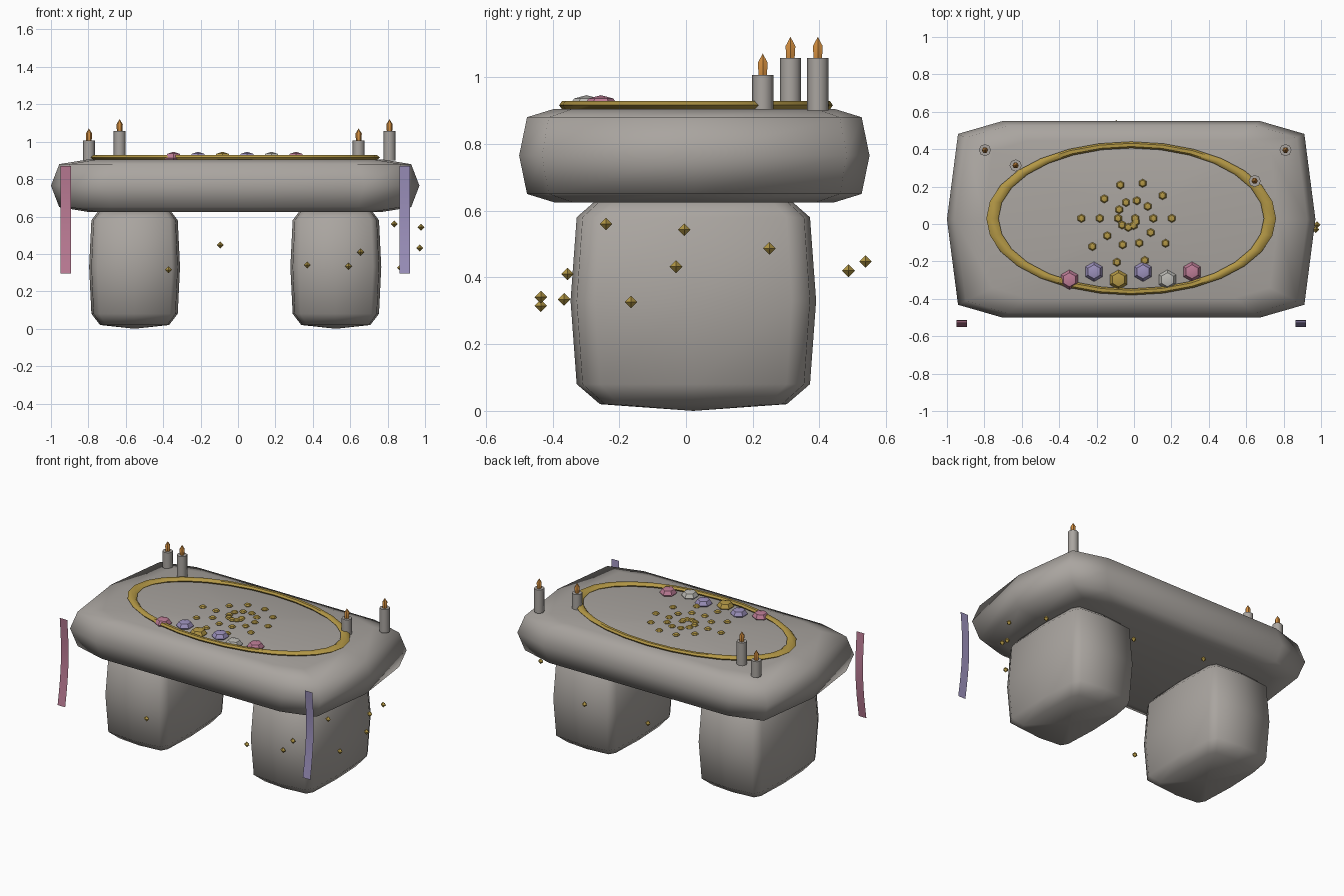
import bpy, bmesh, math
from mathutils import Matrix

cube = bpy.data.objects.get("Cube")
if cube:
    bpy.data.objects.remove(cube, do_unlink=True)


def material(name, r, g, b):
    m = bpy.data.materials.new(name)
    m.use_nodes = True
    m.diffuse_color = (r, g, b, 1)
    m.node_tree.nodes["Principled BSDF"].inputs["Base Color"].default_value = (r, g, b, 1)
    return m


STONE = material("warm grey stone", .40, .375, .35)
GOLD = material("gold", .45, .31, .06)
PINK = material("rose pink", .50, .20, .30)
LILAC = material("lilac", .33, .28, .50)
PALE = material("pale grey", .50, .49, .46)
FLAME = material("flame orange", .65, .27, .05)


def finish(bm, name, mat, angle=None):
    """Turn a bmesh into a named object, smooth below the given angle."""
    bmesh.ops.recalc_face_normals(bm, faces=bm.faces)
    mesh = bpy.data.meshes.new(name)
    bm.to_mesh(mesh)
    bm.free()
    mesh.materials.append(mat)
    ob = bpy.data.objects.new(name, mesh)
    bpy.context.collection.objects.link(ob)
    if angle:
        bpy.ops.object.select_all(action='DESELECT')
        ob.select_set(True)
        bpy.context.view_layer.objects.active = ob
        bpy.ops.object.shade_smooth_by_angle(angle=math.radians(angle))
    return ob


def loft(name, mat, centre, outline, levels, bottom, top, angle):
    """Stack scaled copies of an outline; close the ends with fans."""
    bm = bmesh.new()
    cx, cy = centre
    rings = [[bm.verts.new((cx + x * s, cy + y * s, z)) for x, y in outline]
             for z, s in levels]
    n = len(outline)
    for a, b in zip(rings, rings[1:]):
        for i in range(n):
            j = (i + 1) % n
            bm.faces.new((a[i], a[j], b[j], b[i]))
    for ring, z in ((rings[0], bottom), (rings[-1], top)):
        tip = bm.verts.new((cx, cy, z))
        for i in range(n):
            bm.faces.new((ring[i], ring[(i + 1) % n], tip))
    return finish(bm, name, mat, angle)


def worn_block(hx, hy, corner):
    """Bevelled rectangle outline from its quarter's corner points."""
    quarter = [(1, 0)] + corner + [(0, 1)]
    half = quarter + [(-x, y) for x, y in quarter[-2::-1]]
    full = half + [(x, -y) for x, y in half[-2:0:-1]]
    return [(x * hx, y * hy) for x, y in full]


def circle(r, n):
    return [(r * math.cos(math.tau * i / n), r * math.sin(math.tau * i / n)) for i in range(n)]


# Stone table top and its two block legs
loft("table_top", STONE, (-.015, .025),
     worn_block(.985, .525, [(.94, .87), (.70, 1)]),
     [(.625, .80), (.65, .955), (.765, 1), (.88, .955), (.905, .80)], .625, .905, 75)
for side, x in (("right", -.553), ("left", .523)):
    loft(side + "_leg", STONE, (x, .022),
         worn_block(.243, .368, [(.95, .80), (.82, .95)]),
         [(.02, .76), (.08, .95), (.33, 1), (.58, .95), (.635, .78)], 0, .64, 75)

# Gold oval rim: an ellipse swept with a flattened hexagon
bm = bmesh.new()
N, M = 28, 6
rim = [[bm.verts.new((-.015 + .742 * x * (1 + u), .03 + .393 * y * (1 + u), .916 + .32 * v))
        for u, v in circle(.044, M)] for x, y in circle(1, N)]
for i in range(N):
    a, b = rim[i], rim[(i + 1) % N]
    for j in range(M):
        k = (j + 1) % M
        bm.faces.new((a[j], a[k], b[k], b[j]))
finish(bm, "oval_rim", GOLD, 50)


def pebble(bm, x, y, z, r, h):
    """Low six-sided squashed sphere."""
    place = Matrix.Translation((x, y, z)) @ Matrix.Diagonal((r, r, h, 1))
    bmesh.ops.create_uvsphere(bm, u_segments=6, v_segments=4, radius=1, matrix=place)


# Spiral of small gold studs on the table top
bm = bmesh.new()
for i in range(26):
    r, a = .021 + .0098 * i, -math.radians(36) * i
    pebble(bm, -.015 + r * math.cos(a), .03 + r * math.sin(a), .909, .023, .012)
finish(bm, "spiral_studs", GOLD, 30)

# Row of gems along the front of the rim
for i, mat in enumerate((PINK, LILAC, GOLD, LILAC, PALE, PINK)):
    bm = bmesh.new()
    pebble(bm, -.345 + .131 * i, -.255 if i % 2 else -.298, .912, .053, .034)
    finish(bm, f"gem_{i + 1}", mat, 30)

# Candles with flames
for i, (x, y, top) in enumerate(((-.797, .395, 1.007), (-.633, .313, 1.057),
                                 (.645, .23, 1.007), (.81, .395, 1.057))):
    loft(f"candle_{i + 1}", STONE, (x, y), circle(.032, 8),
         [(.90, 1), (top, 1)], .90, top, 50)
    loft(f"flame_{i + 1}", FLAME, (x, y), circle(.017, 6),
         [(top, .85), (top + .036, 1)], top, top + .064, 40)

# Two thin gently curved hanging ribbons
for name, x, mat in (("right_ribbon", -.922, PINK), ("left_ribbon", .892, LILAC)):
    bm = bmesh.new()
    rows = []
    for i in range(9):
        t = i / 8
        y = -.528 - .022 * t + .024 * math.sin(math.pi * t)
        rows.append([bm.verts.new((x + s * .028, y, .87 - .575 * t)) for s in (-1, 1)])
    for (a, b), (c, d) in zip(rows, rows[1:]):
        bm.faces.new((a, c, d, b))
    finish(bm, name, mat, 30)

# Floating gold sparks around the legs
sparks = [(.835, -.24, .56), (.978, -.005, .543), (.972, -.03, .432), (.87, -.165, .326),
          (.655, -.355, .41), (.59, -.365, .334), (.37, -.435, .341), (-.372, -.435, .315),
          (-.095, .538, .448), (.41, .487, .42), (.90, .25, .487)]
for i, (x, y, z) in enumerate(sparks):
    loft(f"spark_{i + 1}", GOLD, (x, y), circle(.019, 4), [(z, 1)], z - .019, z + .019, None)
